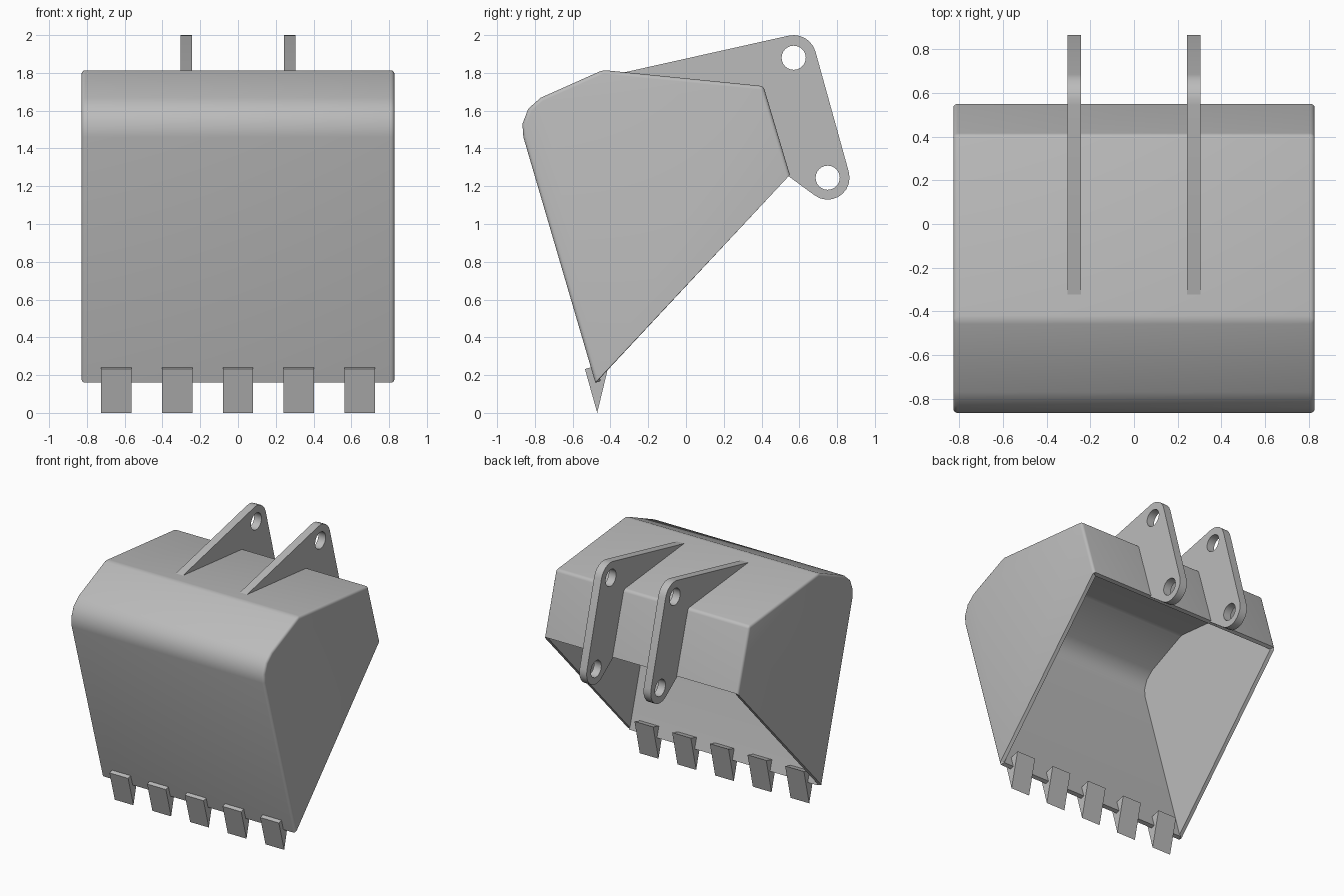
import bpy
import bmesh
from math import radians, cos, sin

cube = bpy.data.objects.get("Cube")
if cube:
    bpy.data.objects.remove(cube, do_unlink=True)

steel = bpy.data.materials.new("grey_steel")
steel.use_nodes = True
steel.diffuse_color = (0.5, 0.5, 0.5, 1)
steel.node_tree.nodes["Principled BSDF"].inputs["Base Color"].default_value = (0.5, 0.5, 0.5, 1)


def add_object(name, data):
    data.materials.append(steel)
    obj = bpy.data.objects.new(name, data)
    bpy.context.collection.objects.link(obj)
    return obj


def finish(obj):
    """Turn into a plain mesh and smooth the rounded areas."""
    bpy.ops.object.select_all(action='DESELECT')
    obj.select_set(True)
    bpy.context.view_layer.objects.active = obj
    bpy.ops.object.convert(target='MESH')
    bpy.ops.object.shade_smooth_by_angle(angle=radians(32))


def prism(name, profile, x0, x1, closed):
    """Sweep a clockwise (y, z) profile along x and cap both ends."""
    bm = bmesh.new()
    a = [bm.verts.new((x0, y, z)) for y, z in profile]
    b = [bm.verts.new((x1, y, z)) for y, z in profile]
    n = len(profile)
    for i in range(n if closed else n - 1):
        j = (i + 1) % n
        bm.faces.new((a[i], b[i], b[j], a[j]))
    bm.faces.new(a)
    bm.faces.new(b[::-1])
    mesh = bpy.data.meshes.new(name)
    bm.to_mesh(mesh)
    bm.free()
    return add_object(name, mesh)


def arc(centre, radius, start, end, steps):
    angles = [radians(start + (end - start) * i / steps) for i in range(steps + 1)]
    return [(centre[0] + radius * cos(t), centre[1] + radius * sin(t)) for t in angles]


# Bucket shell: open underneath, thin walls, softened outer edges
shell_profile = [(-0.48, 0.16), (-0.861, 1.46), (-0.866, 1.53), (-0.835, 1.61),
                 (-0.77, 1.668), (-0.44, 1.815), (0.41, 1.73), (0.55, 1.26)]
shell = prism("bucket_shell", shell_profile, -0.828, 0.828, closed=False)
bevel = shell.modifiers.new("soft_edges", 'BEVEL')
bevel.width = 0.02
bevel.segments = 4
bevel.limit_method = 'ANGLE'
bevel.angle_limit = radians(28.4)
wall = shell.modifiers.new("wall", 'SOLIDIFY')
wall.thickness = 0.03
wall.offset = -1
wall.use_even_offset = True
finish(shell)

# Mounting plates with two pin holes each
top_pin, low_pin = (0.57, 1.88), (0.75, 1.245)
outline = ([(-0.33, 1.802)] + arc(top_pin, 0.12, 102.5, 16, 6)
           + arc(low_pin, 0.116, 16, -126, 9)
           + [(0.54, 1.255), (0.4, 1.72), (-0.33, 1.79)])
holes = [arc(pin, 0.064, 0, 345, 23) for pin in (top_pin, low_pin)]
for side, x in (("right", -0.274), ("left", 0.274)):
    curve = bpy.data.curves.new(side + "_mounting_plate", 'CURVE')
    curve.dimensions = '2D'
    curve.fill_mode = 'BOTH'
    curve.extrude = 0.031
    for loop in [outline] + holes:
        spline = curve.splines.new('POLY')
        spline.points.add(len(loop) - 1)
        for point, (y, z) in zip(spline.points, loop):
            point.co = (y, z, 0, 1)
        spline.use_cyclic_u = True
    plate = add_object(side + "_mounting_plate", curve)
    plate.location.x = x
    plate.rotation_euler = (radians(90), 0, radians(90))
    finish(plate)

# Digging teeth: wedges straddling the lip
tooth_profile = [(-0.47, 0.0), (-0.535, 0.232), (-0.405, 0.27)]
for i in range(5):
    x = (i - 2) * 0.322
    prism(f"tooth_{i + 1}", tooth_profile, x - 0.08, x + 0.08, closed=True)
